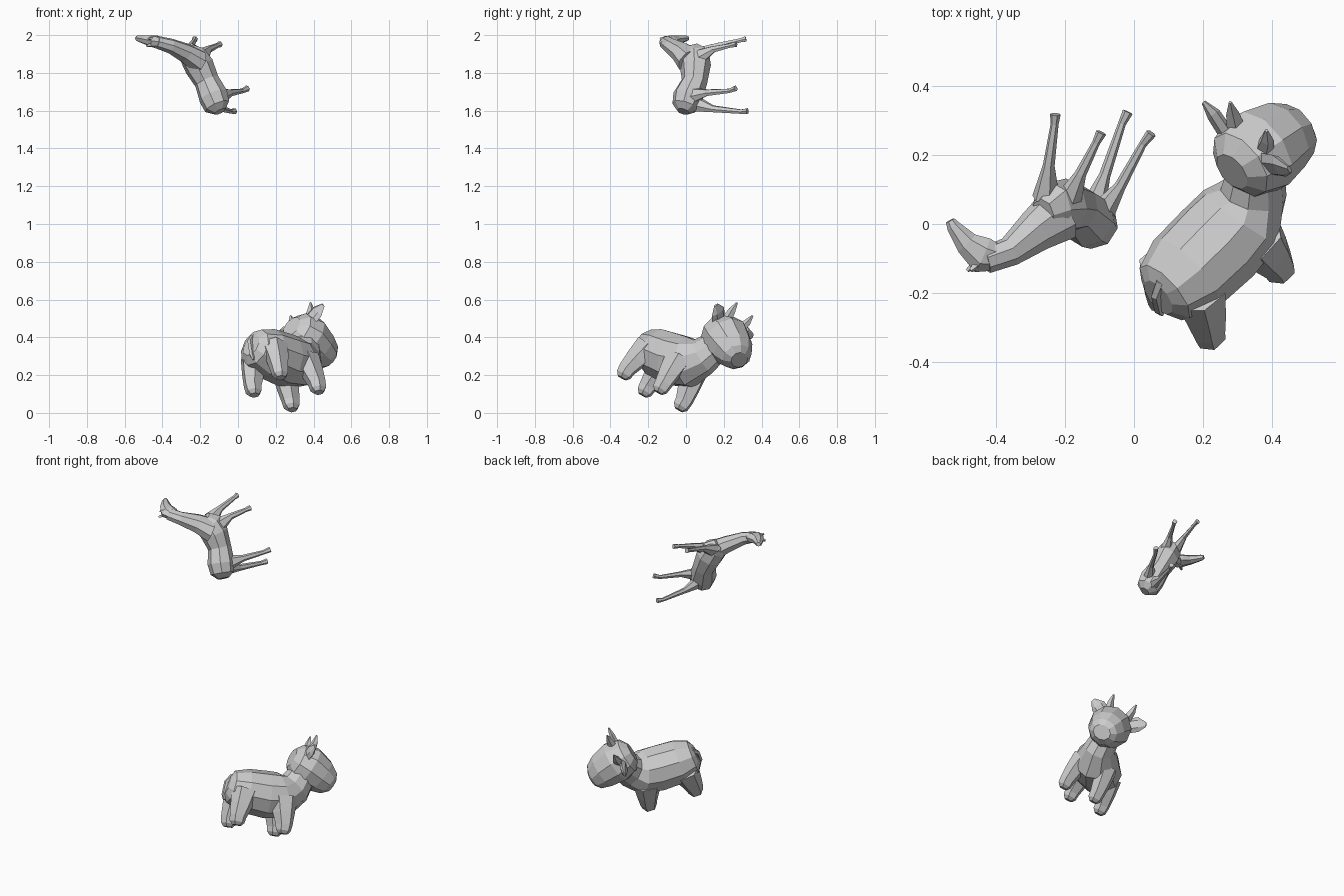
import bpy, bmesh
from math import sin, cos, pi
from mathutils import Vector as V


def loft(name, rings, side, n=8):
    """Skin flat-faced rings (centre, half width, half height) along a path."""
    bm = bmesh.new()
    loops = []
    pts = [V(r[0]) for r in rings]
    for i, (c, w, h) in enumerate(rings):
        t = (pts[min(i + 1, len(pts) - 1)] - pts[max(i - 1, 0)]).normalized()
        s = (side - t * side.dot(t)).normalized()
        up = s.cross(t)
        loops.append([bm.verts.new(pts[i] + s * w * cos(2 * pi * (k + .5) / n)
                                   + up * h * sin(2 * pi * (k + .5) / n)) for k in range(n)])
    for a, b in zip(loops, loops[1:]):
        for k in range(n):
            bm.faces.new((a[k], a[(k + 1) % n], b[(k + 1) % n], b[k]))
    bm.faces.new(loops[0])
    bm.faces.new(loops[-1])
    bmesh.ops.recalc_face_normals(bm, faces=bm.faces)
    me = bpy.data.meshes.new(name)
    bm.to_mesh(me)
    bm.free()
    ob = bpy.data.objects.new(name, me)
    bpy.context.collection.objects.link(ob)
    return ob


# Tilted body frame of the calf: forward, right, up
F = V((.70, .67, -.27)).normalized()
R = V((.66, -.58, .47))
R = (R - F * R.dot(F)).normalized()
U = R.cross(F)
C = V((.22, -.07, .30))


def calf(name, rings, side=R, n=8):
    return loft(name, [(C + F * a + R * b + U * c, w, h) for a, b, c, w, h in rings], side, n)


# Calf torso with neck
calf("calf_torso", [(-.215, 0, .0, .06, .06), (-.19, 0, -.005, .105, .10), (-.10, 0, -.012, .138, .132),
                    (.03, 0, -.012, .142, .142), (.13, 0, .005, .135, .138),
                    (.195, 0, .06, .095, .105), (.235, -.01, .15, .08, .085)], n=10)
# Calf head and muzzle
calf("calf_head", [(.15, -.005, .235, .06, .06), (.185, -.008, .225, .11, .105),
                   (.26, -.01, .20, .132, .128), (.345, -.015, .16, .112, .11),
                   (.40, -.015, .13, .088, .08), (.425, -.015, .12, .055, .045)], n=10)
# Calf legs, ears and horns
for s, side in ((-1, "left"), (1, "right")):
    for a, part in ((.14, "front"), (-.14, "rear")):
        calf(f"calf_{part}_leg_{side}", [(a * .85, s * .075, -.02, .07, .085),
                                         (a * .95, s * .092, -.11, .056, .068),
                                         (a * 1.03, s * .10, -.18, .046, .052),
                                         (a * 1.03, s * .10, -.215, .042, .046),
                                         (a * 1.03, s * .10, -.235, .025, .028)], n=6)
    o = -.017
    calf(f"calf_ear_{side}", [(.225, o + s * .085, .26, .02, .045), (.235, o + s * .135, .29, .018, .045),
                              (.24, o + s * .178, .308, .006, .014)], F, 6)
    calf(f"calf_horn_{side}", [(.25, o + s * .06, .29, .028, .028), (.26, o + s * .072, .34, .02, .02),
                               (.265, o + s * .075, .387, .005, .005)], n=5)
# Calf tail
calf("calf_tail", [(-.19, 0, .06, .016, .016), (-.222, 0, .02, .014, .014),
                   (-.225, 0, -.06, .014, .014), (-.22, 0, -.09, .006, .006)], n=5)

# Horse, tilted with its legs pointing backward
H = V((.76, -.47, .45))
loft("horse_torso", [((-.095, -.015, 1.595), .03, .035), ((-.11, -.005, 1.622), .07, .07),
                     ((-.13, .01, 1.675), .078, .082), ((-.165, .045, 1.755), .066, .07),
                     ((-.205, .05, 1.835), .078, .083), ((-.24, .042, 1.89), .068, .085),
                     ((-.265, .025, 1.92), .04, .055)], H)
loft("horse_neck", [((-.215, .03, 1.865), .065, .085), ((-.285, -.02, 1.908), .052, .064),
                    ((-.36, -.08, 1.943), .04, .044), ((-.43, -.105, 1.963), .033, .04)],
     V((.3, -.2, .93)))
loft("horse_head", [((-.385, -.10, 1.958), .022, .035), ((-.44, -.09, 1.966), .034, .055),
                    ((-.485, -.055, 1.975), .026, .036), ((-.525, -.005, 1.982), .018, .02),
                    ((-.533, .01, 1.984), .013, .014)], V((.1, -.1, 1)), 7)
# Horse ears
for k, (base, tip) in enumerate((((-.45, -.11, 1.952), (-.483, -.135, 1.942)),
                                 ((-.445, -.11, 1.975), (-.473, -.135, 1.982)))):
    loft(f"horse_ear_{k + 1}", [(base, .016, .016), (tip, .006, .006)], H, 4)

# Horse legs: hip, knee, ankle, toe
LEGS = {
    "horse_front_leg_left": ((-.255, .08, 1.90), (-.247, .17, 1.943), (-.23, .29, 1.973), (-.228, .318, 1.98)),
    "horse_front_leg_right": ((-.19, .07, 1.885), (-.155, .145, 1.925), (-.11, .235, 1.945), (-.095, .265, 1.952)),
    "horse_rear_leg_left": ((-.12, .04, 1.64), (-.085, .14, 1.61), (-.035, .29, 1.595), (-.018, .325, 1.598)),
    "horse_rear_leg_right": ((-.095, .03, 1.68), (-.04, .11, 1.695), (.025, .23, 1.705), (.05, .263, 1.718)),
}
for name, p in LEGS.items():
    loft(name, list(zip(p, (.036, .016, .011, .015), (.048, .02, .013, .017))), H, 6)
